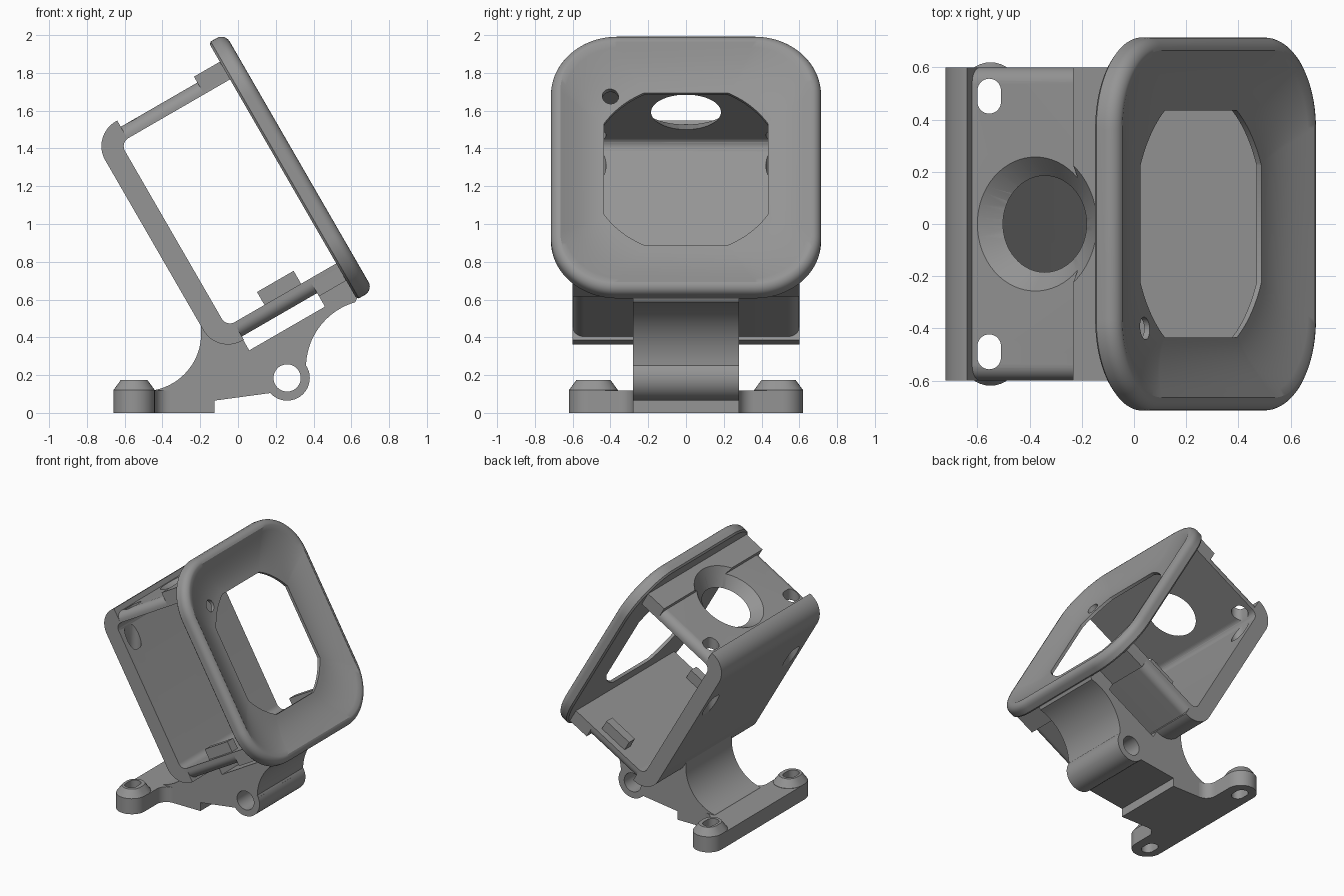
import bpy, bmesh, math
from mathutils import Matrix

if "Cube" in bpy.data.objects:
    bpy.data.objects.remove(bpy.data.objects["Cube"])

TILT = Matrix.Rotation(math.radians(-30), 4, 'Y')   # housing leans back 30 degrees
FLAT = Matrix.Identity(4)

gray = bpy.data.materials.new("mid_gray")
gray.diffuse_color = (0.30, 0.30, 0.30, 1)
gray.use_nodes = True
gray.node_tree.nodes["Principled BSDF"].inputs["Base Color"].default_value = gray.diffuse_color


def finish(bm, name, mat=FLAT):
    bmesh.ops.recalc_face_normals(bm, faces=bm.faces)
    bm.transform(mat)
    me = bpy.data.meshes.new(name)
    bm.to_mesh(me)
    bm.free()
    ob = bpy.data.objects.new(name, me)
    bpy.context.collection.objects.link(ob)
    me.materials.append(gray)
    return ob


def arc(cx, cy, r, a0, a1, n=16):
    return [(cx + r * math.cos(math.radians(a0 + (a1 - a0) * i / n)),
             cy + r * math.sin(math.radians(a0 + (a1 - a0) * i / n))) for i in range(n + 1)]


def loft(loops, name, mat=FLAT, caps=True):
    """Skin equal-length closed loops; without caps the last joins the first."""
    bm = bmesh.new()
    rings = [[bm.verts.new(p) for p in lp] for lp in loops]
    n = len(rings[0])
    pairs = list(zip(rings, rings[1:])) + ([] if caps else [(rings[-1], rings[0])])
    for a, b in pairs:
        for i in range(n):
            j = (i + 1) % n
            bm.faces.new((a[i], a[j], b[j], b[i]))
    if caps:
        bm.faces.new(rings[0])
        bm.faces.new(rings[-1])
    return finish(bm, name, mat)


def prism_y(pts, y0, y1, name, mat=FLAT):
    return loft([[(a, y, b) for a, b in pts] for y in (y0, y1)], name, mat)


def prism_z(layers, name):
    """layers: list of (outline, z)"""
    return loft([[(a, b, z) for a, b in pts] for pts, z in layers], name)


def box(name, x0, x1, y0, y1, z0, z1, mat=FLAT):
    return prism_y([(x0, z0), (x1, z0), (x1, z1), (x0, z1)], y0, y1, name, mat)


def cone(r1, r2, depth, local, name="cutter", mat=FLAT):
    bm = bmesh.new()
    bmesh.ops.create_cone(bm, cap_ends=True, segments=64, radius1=r1, radius2=r2,
                          depth=depth, matrix=local)
    return finish(bm, name, mat)


def cut(ob, *cutters):
    for c in cutters:
        m = ob.modifiers.new("cut", 'BOOLEAN')
        m.operation, m.solver, m.object = 'DIFFERENCE', 'EXACT', c
        bpy.context.view_layer.objects.active = ob
        bpy.ops.object.modifier_apply(modifier=m.name)
        bpy.data.objects.remove(c)


def stadium(x, y, half, r):
    return arc(x, y + half, r, 0, 180) + arc(x, y - half, r, 180, 360)


def screw_slots():
    """Vertical screwdriver channels running down to the feet"""
    return [prism_z([(stadium(-0.555, s * 0.49, 0.022, 0.045), -0.1),
                     (stadium(-0.555, s * 0.49, 0.022, 0.045), 2.2)], "cutter") for s in (-1, 1)]


# Back plate with curled top and bottom edges
plate = prism_y([(0.22, 1.66)] + arc(0.21, 1.51, 0.15, 90, 180) + arc(0.21, 0.47, 0.15, 180, 270)
                + [(0.22, 0.32), (0.22, 0.425)] + arc(0.225, 0.475, 0.05, 270, 180, 8)
                + arc(0.225, 1.5, 0.05, 180, 90, 8) + [(0.22, 1.55)], -0.6, 0.6, "back_plate", TILT)
cut(plate, *screw_slots())


# Top and bottom walls, rounded along their outer side edges
def wall(name, inner, outer):
    r = 0.06
    k = 1 if outer > inner else -1
    pts = [(-0.6, inner), (0.6, inner)] + [(p, outer - k * r + k * q) for p, q in
           arc(0.6 - r, 0, r, 0, 90, 8) + arc(-0.6 + r, 0, r, 90, 180, 8)]
    return loft([[(u, y, v) for y, v in pts] for u in (0.2, 0.85)], name, TILT)


top_wall = wall("top_wall", 1.55, 1.622)
bottom_wall = wall("bottom_wall", 0.425, 0.34)
top_block = box("top_front_block", 0.688, 0.86, -0.6, 0.6, 1.55, 1.658, TILT)
box("bottom_front_block", 0.68, 0.86, -0.6, 0.6, 0.32, 0.425, TILT)


# Countersunk opening through the top
def countersink():
    return cone(0.165, 0.34, 0.175, Matrix.Translation((0.5, 0, 1.6175)), mat=TILT)


def bore():
    return cone(0.185, 0.185, 0.4, Matrix.Translation((0.5, 0, 1.6)), mat=TILT)


cut(top_wall, countersink(), bore(), *screw_slots())
cut(top_block, countersink())

# Small locating ridges on the inner floor
for s, side in ((-1, "front"), (1, "back")):
    box(side + "_ridge", 0.407, 0.631, *sorted((s * 0.48, s * 0.55)), 0.41, 0.504, TILT)

# Dished face ring: rounded square outside, round opening inside
CV, HY, HV, RAD, Q = 0.99, 0.715, 0.785, 0.35, 24


def rounded(inset, u):
    r = RAD - inset
    pts = []
    for a, sy, sv in ((0, 1, 1), (90, -1, 1), (180, -1, -1), (270, 1, -1)):
        pts += arc(sy * (HY - RAD), CV + sv * (HV - RAD), r, a, a + 90, Q)
    return [(u, y, v) for y, v in pts]


def circle(r, u):
    # same angles as the rounded outline so the skin does not twist
    out = []
    for _, y, v in rounded(0.03, u):
        a = math.atan2(v - CV, y)
        out.append((u, r * math.cos(a), CV + r * math.sin(a)))
    return out


loops = [circle(0.515, 0.846), rounded(0.012, 0.846), rounded(0, 0.858)]
for i in range(7):
    a = math.radians(15 * i)
    loops.append(rounded(0.05 * (1 - math.cos(a)), 0.895 + 0.05 * math.sin(a)))
for i in range(1, 11):
    t = i / 10
    u = 0.945 - 0.077 * math.sin(t * math.pi / 2)
    loops.append([(u, p[1] * (1 - t) + q[1] * t, p[2] * (1 - t) + q[2] * t)
                  for p, q in zip(rounded(0.05, u), circle(0.515, u))])
ring = loft(loops, "face_ring", TILT, caps=False)
cut(ring, cone(0.043, 0.043, 0.4, Matrix.Translation((0.9, -0.4, 1.43))
               @ Matrix.Rotation(math.pi / 2, 4, 'Y'), mat=TILT))


# Support bracket with strap channel and pivot barrel
def tilted(u, v):
    c, s = math.cos(math.pi / 6), 0.5
    return (u * c - v * s, u * s + v * c)


profile = [(-0.66, 0), (-0.125, 0), (-0.125, 0.065), (0.245, 0.115)]
profile += arc(0.26, 0.185, 0.12, -80, 25, 12) + arc(0.72, 0.24, 0.36, 180, 106)
profile += [tilted(*p) for p in ((0.85, 0.21), (0.85, 0.36), (0.68, 0.36), (0.68, 0.257),
                                 (0.217, 0.257), (0.217, 0.36), (0.12, 0.42), (0.09, 0.5), (0.064, 0.5))]
profile += arc(-0.5, 0.42, 0.305, 0, -78) + [(-0.44, 0.118), (-0.66, 0.118)]
bracket = prism_y(profile, -0.28, 0.28, "support_bracket")
barrel = cone(0.12, 0.12, 0.56, Matrix.Translation((0.26, 0, 0.185))
              @ Matrix.Rotation(math.pi / 2, 4, 'X'), "pivot_barrel")
for ob in (bracket, barrel):
    cut(ob, cone(0.072, 0.072, 1, Matrix.Translation((0.26, 0, 0.185))
                 @ Matrix.Rotation(math.pi / 2, 4, 'X')))

# Foot arms with filleted roots, and raised screw pads
for s, side in ((-1, "front"), (1, "back")):
    outline = [(-0.66, 0.25), (-0.34, 0.25)] + arc(-0.36, 0.36, 0.08, 270, 180, 8)
    outline += arc(-0.55, 0.51, 0.11, 0, 180)
    outline = [(x, s * y) for x, y in outline]
    arm = prism_z([(outline, 0), (outline, 0.118)], side + "_foot_arm")
    pad = prism_z([(stadium(-0.55, s * 0.49, 0.02, r), z) for r, z in
                   ((0.11, 0.05), (0.11, 0.12), (0.07, 0.175))], side + "_screw_pad")
    for ob in (arm, pad):
        cut(ob, *screw_slots())

# Smooth curved faces, keep hard edges
bpy.ops.object.select_all(action='DESELECT')
for ob in bpy.context.scene.objects:
    ob.select_set(True)
    bpy.context.view_layer.objects.active = ob
bpy.ops.object.shade_smooth_by_angle(angle=math.radians(30))
